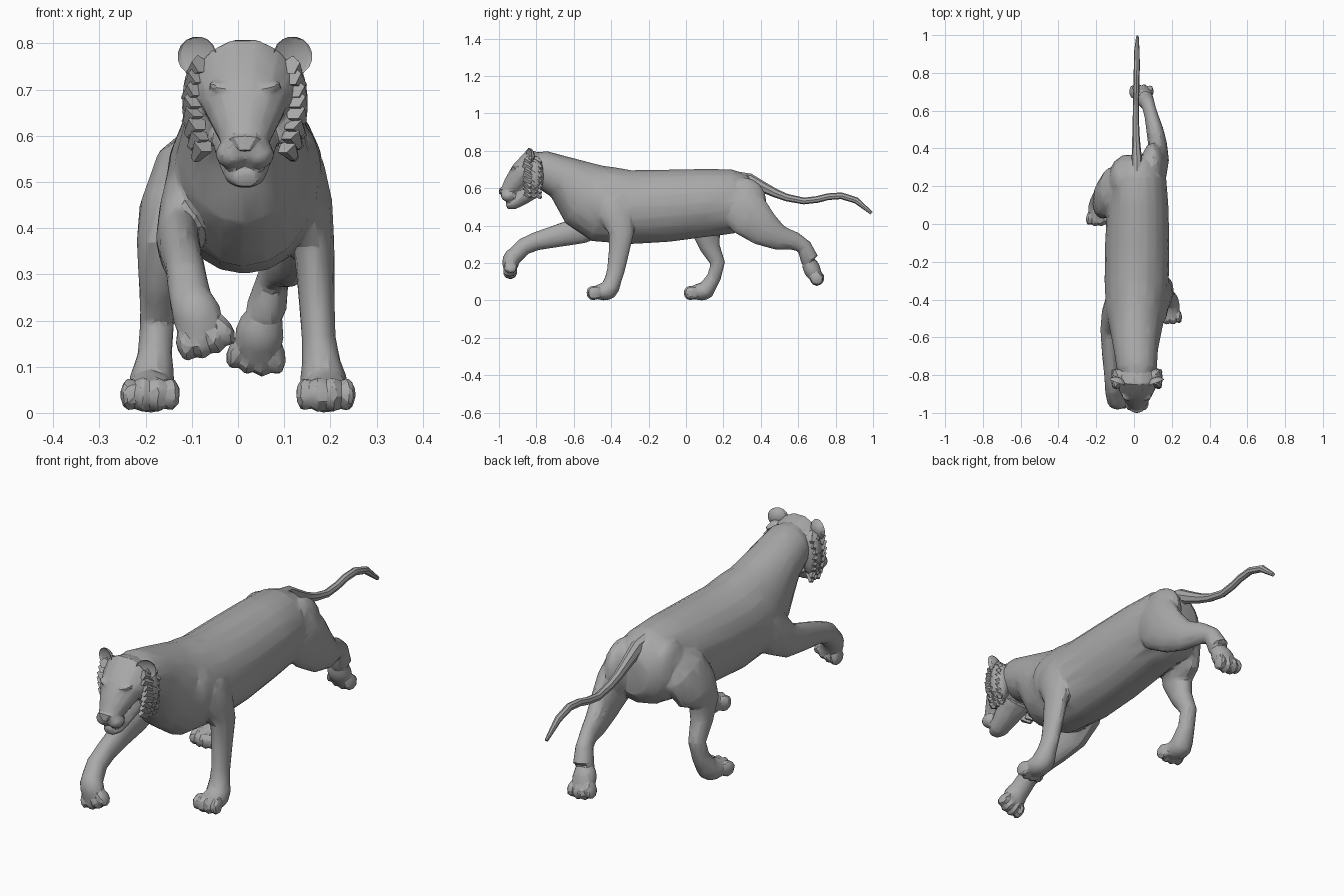
import bpy
import bmesh
import math
import random
from mathutils import Vector, Matrix, Euler

random.seed(4)
default_cube = bpy.data.objects.get("Cube")
if default_cube:
    bpy.data.objects.remove(default_cube, do_unlink=True)

CENTRE = .015  # the head and spine sit slightly to the left

# one plain grey for the whole animal
coat = bpy.data.materials.new("coat_grey")
coat.use_nodes = True
coat.diffuse_color = (.4, .4, .4, 1)
for node in coat.node_tree.nodes:
    if node.type == 'BSDF_PRINCIPLED':
        node.inputs["Base Color"].default_value = coat.diffuse_color
        node.inputs["Roughness"].default_value = .8


def loft(bm, sections, sides=14):
    """Skin a closed tube through (x, y, z, side radius, depth radius) sections."""
    centres = [Vector(section[:3]) for section in sections]
    rings = []
    for i, section in enumerate(sections):
        ahead = centres[min(i + 1, len(centres) - 1)]
        behind = centres[max(i - 1, 0)]
        tangent = (ahead - behind).normalized()
        across = Vector((1, 0, 0))
        across = (across - tangent * across.dot(tangent)).normalized()
        depth = tangent.cross(across)
        ring = []
        for k in range(sides):
            angle = math.tau * k / sides
            offset = across * (math.cos(angle) * section[3])
            offset += depth * (math.sin(angle) * section[4])
            ring.append(bm.verts.new(centres[i] + offset))
        rings.append(ring)
    for first, second in zip(rings, rings[1:]):
        for k in range(sides):
            following = (k + 1) % sides
            bm.faces.new((first[k], first[following], second[following], second[k]))
    bm.faces.new(rings[0])
    bm.faces.new(rings[-1])


def blob(bm, location, radii, rotation=(0, 0, 0), parent=None):
    """Add an ellipsoid, optionally inside a parent frame."""
    matrix = Matrix.LocRotScale(Vector(location), Euler(rotation), Vector(radii))
    if parent is not None:
        matrix = parent @ matrix
    made = bmesh.ops.create_uvsphere(
        bm, u_segments=12, v_segments=8, radius=1, matrix=matrix)
    return made["verts"]


def paw(bm, location, pitch=0, lean=0):
    """Broad pad with four toes pointing to -y before it is turned."""
    rotation = Euler((math.radians(pitch), math.radians(lean), 0))
    frame = Matrix.LocRotScale(Vector(location), rotation, None)
    blob(bm, (0, .012, .006), (.054, .07, .046), parent=frame)
    for step in (-1.5, -.5, .5, 1.5):
        reach = -.05 + .007 * abs(step)
        blob(bm, (step * .03, reach, 0), (.02, .038, .042 - .004 * abs(step)),
             rotation=(.3, 0, step * .1), parent=frame)


def finish(name, bm, voxel=None, keep=1.0):
    """Turn a bmesh into an object, fusing and faceting it when asked."""
    bmesh.ops.recalc_face_normals(bm, faces=bm.faces[:])
    mesh = bpy.data.meshes.new(name)
    bm.to_mesh(mesh)
    bm.free()
    mesh.materials.append(coat)
    obj = bpy.data.objects.new(name, mesh)
    bpy.context.scene.collection.objects.link(obj)
    if voxel:
        fuse = obj.modifiers.new("fuse", 'REMESH')
        fuse.mode = 'VOXEL'
        fuse.voxel_size = voxel
        soften = obj.modifiers.new("soften", 'SMOOTH')
        soften.factor = .5
        soften.iterations = 3
        facet = obj.modifiers.new("facet", 'DECIMATE')
        facet.ratio = keep
        bpy.context.view_layer.update()
        graph = bpy.context.evaluated_depsgraph_get()
        baked = bpy.data.meshes.new_from_object(obj.evaluated_get(graph))
        obj.modifiers.clear()
        obj.data = baked
        if not baked.materials:
            baked.materials.append(coat)
    bpy.ops.object.select_all(action='DESELECT')
    obj.select_set(True)
    bpy.context.view_layer.objects.active = obj
    bpy.ops.object.shade_smooth_by_angle(angle=math.radians(22))


# ---- body: trunk and neck
body = bmesh.new()
loft(body, [
    (.02, .365, .53, .08, .09), (.02, .33, .53, .125, .14),
    (.02, .25, .53, .15, .172), (.02, .1, .522, .162, .182),
    (.017, -.1, .507, .17, .193), (.014, -.3, .499, .17, .198),
    (.012, -.45, .516, .162, .206), (.01, -.54, .565, .142, .185),
    (.01, -.66, .657, .118, .12), (CENTRE, -.77, .702, .105, .1),
    (CENTRE, -.84, .71, .07, .08)], sides=20)

# shoulder blades and hip muscles
for side in (-1, 1):
    blob(body, (CENTRE + side * .105, -.44, .51), (.062, .1, .13), rotation=(.3, 0, 0))
blob(body, (-.07, .23, .53), (.066, .12, .14))
blob(body, (.1, .3, .52), (.066, .13, .14), rotation=(-.4, 0, 0))

# left foreleg, planted
loft(body, [
    (.11, -.43, .58, .04, .07), (.135, -.4, .52, .055, .1),
    (.152, -.37, .45, .053, .09), (.165, -.345, .36, .044, .068),
    (.17, -.36, .25, .039, .055), (.175, -.375, .16, .037, .048),
    (.18, -.39, .11, .042, .046), (.185, -.405, .07, .052, .05),
    (.188, -.42, .04, .05, .04)])
paw(body, (.19, -.45, .04))

# right foreleg, reaching forward
loft(body, [
    (-.08, -.41, .58, .04, .07), (-.1, -.43, .51, .055, .1),
    (-.12, -.48, .43, .052, .095), (-.13, -.56, .375, .048, .074),
    (-.125, -.68, .347, .045, .062), (-.115, -.8, .317, .043, .05),
    (-.11, -.87, .287, .044, .047), (-.1, -.92, .235, .048, .045)])
paw(body, (-.085, -.932, .2), pitch=80, lean=-20)

# right hind leg, planted under the body
loft(body, [
    (-.06, .21, .6, .045, .08), (-.115, .185, .52, .07, .125),
    (-.148, .14, .43, .068, .117), (-.165, .105, .36, .055, .078),
    (-.17, .13, .28, .045, .054), (-.175, .17, .2, .037, .04),
    (-.18, .15, .125, .038, .038), (-.186, .115, .07, .05, .045),
    (-.188, .1, .04, .05, .04)])
paw(body, (-.19, .07, .04))

# left hind leg, trailing
loft(body, [
    (.085, .23, .6, .045, .08), (.11, .28, .52, .065, .125),
    (.128, .34, .45, .057, .122), (.125, .42, .38, .05, .096),
    (.11, .5, .335, .045, .068), (.09, .58, .318, .036, .05),
    (.075, .632, .288, .036, .042), (.06, .66, .22, .045, .05)])
paw(body, (.045, .683, .16), pitch=114, lean=8)

# keep the soles on the ground
for vert in body.verts:
    vert.co.z = max(vert.co.z, 0)
finish("body_and_legs", body, voxel=.008, keep=.045)

# ---- tail
tail = bmesh.new()
loft(tail, [
    (.015, .24, .655, .035, .04), (.015, .34, .643, .028, .036),
    (.012, .42, .602, .022, .028), (.01, .48, .573, .019, .023),
    (.01, .54, .55, .017, .02), (.01, .63, .532, .016, .018),
    (.012, .7, .54, .016, .018), (.013, .76, .555, .016, .018),
    (CENTRE, .83, .56, .016, .018), (CENTRE, .91, .535, .015, .017),
    (.018, .992, .467, .007, .009)], sides=8)
finish("tail", tail)

# ---- head: skull, muzzle, jaw and cheeks
head = bmesh.new()
loft(head, [
    (CENTRE, -.75, .69, .09, .09), (CENTRE, -.83, .7, .115, .113),
    (CENTRE, -.88, .67, .094, .072), (CENTRE, -.93, .61, .064, .055),
    (CENTRE, -.965, .58, .047, .035), (CENTRE, -.987, .572, .034, .025)])
loft(head, [
    (CENTRE, -.8, .61, .08, .055), (CENTRE, -.88, .55, .06, .045),
    (CENTRE, -.93, .514, .046, .032), (CENTRE, -.96, .505, .028, .018)], sides=10)
for side in (-1, 1):
    blob(head, (CENTRE + side * .095, -.805, .67), (.042, .045, .105))
    blob(head, (CENTRE + side * .028, -.95, .56), (.036, .04, .032))
    blob(head, (CENTRE + side * .052, -.917, .705), (.03, .018, .012),
         rotation=(0, side * -.25, side * .4))
finish("head", head, voxel=.006, keep=.11)

# nose pad
nose = bmesh.new()
loft(nose, [
    (CENTRE, -.965, .605, .036, .012), (CENTRE, -.988, .592, .034, .012),
    (CENTRE, -.993, .568, .012, .008)], sides=8)
finish("nose", nose)

# eyes and cupped ears
for side, label in ((-1, "right"), (1, "left")):
    eye = bmesh.new()
    blob(eye, (CENTRE + side * .054, -.912, .684), (.016, .014, .01))
    finish(label + "_eye", eye)

    ear = bmesh.new()
    for vert in blob(ear, (0, 0, 0), (.045, .03, .042)):
        if vert.co.y < 0:
            vert.co.y *= -.4
    ear.transform(Matrix.LocRotScale(
        Vector((CENTRE + side * .104, -.84, .773)),
        Euler((0, side * .2, side * .35)), None))
    finish(label + "_ear", ear)

    # cheek ruff of layered blunt tufts
    ruff = bmesh.new()
    for row in range(3):
        for i in range(8):
            drop = i / 7
            bulge = math.sin(math.pi * (.3 + .47 * drop))
            root = Vector((CENTRE + side * (.06 + .058 * bulge),
                           -.842 + .026 * row, .745 - .18 * drop))
            aim = Vector((side * random.uniform(.3, .5), random.uniform(.4, .8),
                          -.3 - .4 * drop))
            turn = aim.to_track_quat('Z', 'Y')
            bmesh.ops.create_cone(
                ruff, cap_ends=True, segments=5, radius1=.023, radius2=.01,
                depth=random.uniform(.035, .05),
                matrix=Matrix.LocRotScale(root, turn, None))
    finish(label + "_cheek_ruff", ruff)
